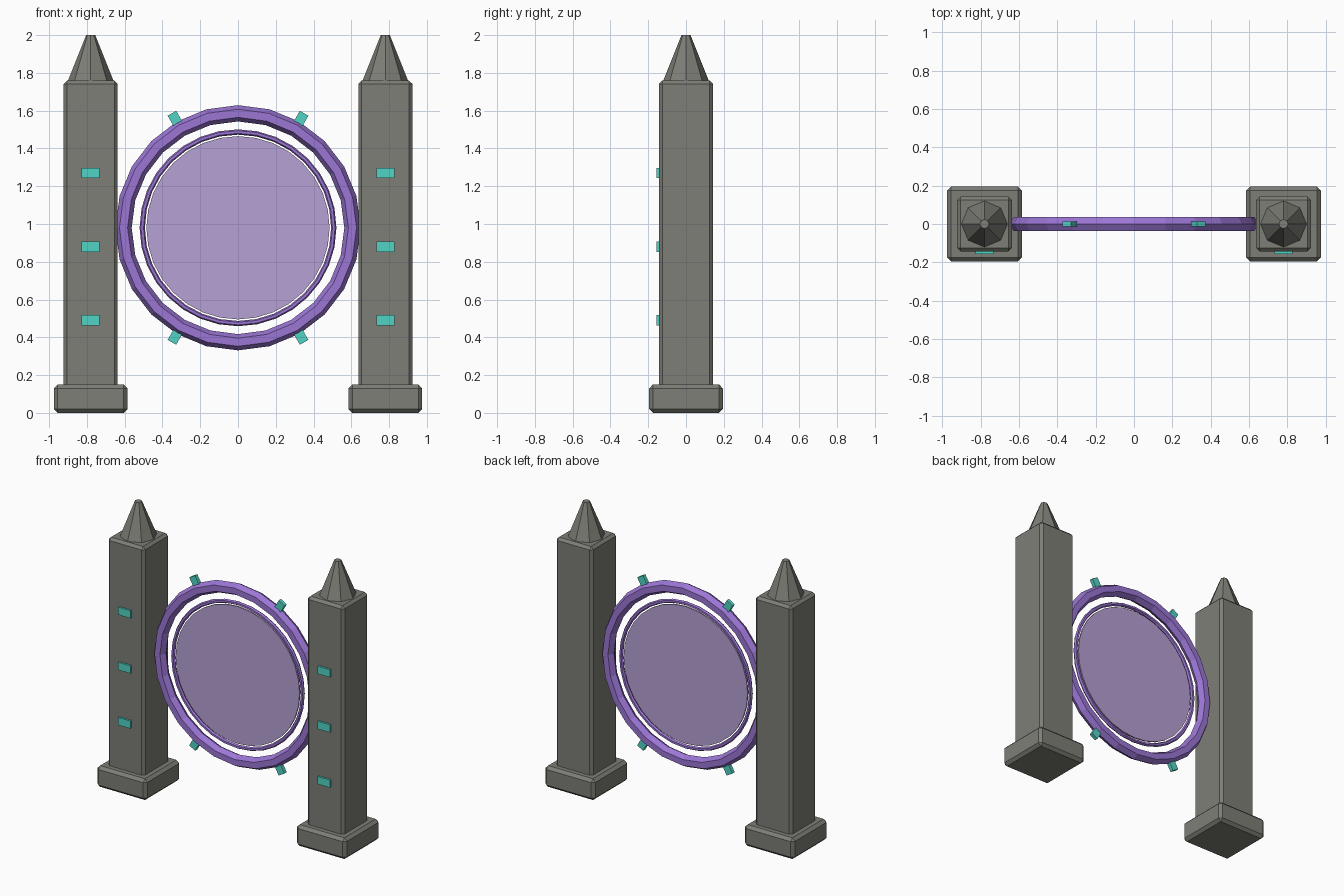
import bpy
import bmesh
from math import cos, sin, pi, radians
from mathutils import Matrix, Vector

if "Cube" in bpy.data.objects:
    bpy.data.objects.remove(bpy.data.objects["Cube"], do_unlink=True)


def material(name, rgb):
    m = bpy.data.materials.new(name)
    m.use_nodes = True
    m.diffuse_color = (*rgb, 1)
    m.node_tree.nodes["Principled BSDF"].inputs["Base Color"].default_value = (*rgb, 1)
    return m


STONE = material("grey stone", (0.205, 0.209, 0.181))
PURPLE = material("purple metal", (0.328, 0.181, 0.665))
LILAC = material("lilac membrane", (0.468, 0.356, 0.658))
TEAL = material("teal crystal", (0.084, 0.658, 0.558))


def finish(bm, name, mat):
    bmesh.ops.recalc_face_normals(bm, faces=bm.faces)
    mesh = bpy.data.meshes.new(name)
    bm.to_mesh(mesh)
    bm.free()
    mesh.materials.append(mat)
    ob = bpy.data.objects.new(name, mesh)
    bpy.context.collection.objects.link(ob)
    return ob


def box(name, mat, centre, size, bevel=0, turn=0):
    """Box with optional chamfer, turned about the y axis."""
    bm = bmesh.new()
    bmesh.ops.create_cube(bm, size=1, matrix=Matrix.Diagonal((*size, 1)))
    if bevel:
        bmesh.ops.bevel(bm, geom=bm.edges[:], offset=bevel, segments=1, affect='EDGES')
    bm.transform(Matrix.Translation(centre) @ Matrix.Rotation(turn, 4, 'Y'))
    return finish(bm, name, mat)


def cone(name, mat, centre, r1, r2, depth, sides, turn=0):
    bm = bmesh.new()
    bmesh.ops.create_cone(bm, cap_ends=True, segments=sides, radius1=r1, radius2=r2, depth=depth)
    bm.transform(Matrix.Translation(centre) @ Matrix.Rotation(turn, 4, 'X'))
    return finish(bm, name, mat)


def ring(name, mat, centre, major, minor, segments, sides=6):
    """Upright faceted torus facing the front."""
    bm = bmesh.new()
    loops = []
    for i in range(segments):
        a = 2 * pi * i / segments
        loop = []
        for j in range(sides):
            b = 2 * pi * j / sides
            r = major + minor * cos(b)
            loop.append(bm.verts.new(Vector((r * cos(a), minor * sin(b), r * sin(a))) + centre))
        loops.append(loop)
    for i in range(segments):
        p, q = loops[i], loops[(i + 1) % segments]
        for j in range(sides):
            k = (j + 1) % sides
            bm.faces.new((p[j], p[k], q[k], q[j]))
    return finish(bm, name, mat)


# Pair of obelisk pillars with crystals on the front
for side, sx in (("left", 1), ("right", -1)):
    x = sx * 0.78
    box(side + "_pillar_base", STONE, (x, 0, 0.075), (0.39, 0.39, 0.15), 0.02)
    box(side + "_pillar_shaft", STONE, (x, 0, 0.93), (0.286, 0.286, 1.66), 0.018)
    cone(side + "_pillar_spire", STONE, (x, 0, 1.875), 0.124, 0.024, 0.25, 8)
    for n, z in enumerate((0.49, 0.88, 1.27), 1):
        box(f"{side}_pillar_crystal_{n}", TEAL, (x, -0.144, z), (0.095, 0.025, 0.054))

# Portal rings and membrane
hub = Vector((0, 0, 0.98))
ring("outer_ring", PURPLE, hub, 0.606, 0.043, 24)
ring("inner_ring", PURPLE, hub, 0.507, 0.014, 32)
cone("portal_membrane", LILAC, hub, 0.485, 0.485, 0.01, 32, radians(90))

# Crystals set into the outer ring
for n, deg in enumerate((60, 120, 240, 300), 1):
    a = radians(deg)
    spot = hub + Vector((cos(a), 0, sin(a))) * 0.665
    box(f"ring_crystal_{n}", TEAL, spot, (0.07, 0.026, 0.052), turn=-a)
